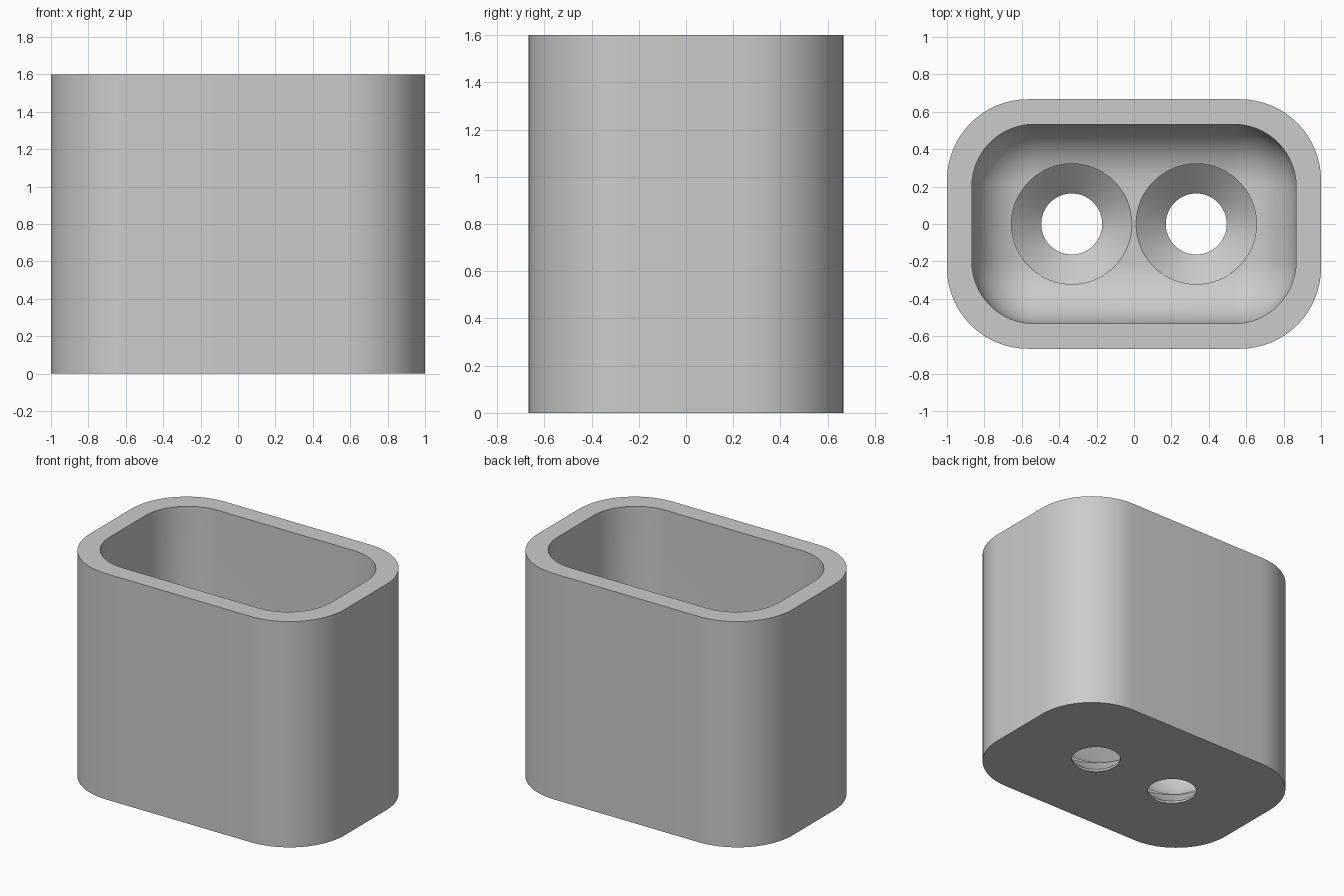
import bpy, bmesh
from math import sin, cos, pi

if "Cube" in bpy.data.objects:
    bpy.data.objects.remove(bpy.data.objects["Cube"], do_unlink=True)

grey = bpy.data.materials.new("plain grey")
colour = (0.6, 0.6, 0.6, 1)
grey.diffuse_color = colour
grey.use_nodes = True
grey.node_tree.nodes["Principled BSDF"].inputs["Base Color"].default_value = colour

CORNER_STEPS = 16
HEIGHT, FLOOR, FILLET = 1.6, 0.16, 0.32


def rounded_rect(hx, hy, r, z):
    """Loop of points around a rectangle with round corners."""
    pts = []
    for k, (sx, sy) in enumerate([(1, 1), (-1, 1), (-1, -1), (1, -1)]):
        for i in range(CORNER_STEPS + 1):
            a = (k + i / CORNER_STEPS) * pi / 2
            pts.append((sx * (hx - r) + r * cos(a), sy * (hy - r) + r * sin(a), z))
    return pts


def circle(cx, r, z, n=64):
    return [(cx + r * cos(2 * pi * i / n), r * sin(2 * pi * i / n), z) for i in range(n)]


def loft(name, loops):
    """Closed solid through a stack of equal loops, capped at both ends."""
    bm = bmesh.new()
    rings = [[bm.verts.new(p) for p in loop] for loop in loops]
    for a, b in zip(rings, rings[1:]):
        for i in range(len(a)):
            j = (i + 1) % len(a)
            bm.faces.new((a[i], a[j], b[j], b[i]))
    bm.faces.new(rings[0][::-1])
    bm.faces.new(rings[-1])
    bmesh.ops.recalc_face_normals(bm, faces=bm.faces)
    mesh = bpy.data.meshes.new(name)
    bm.to_mesh(mesh)
    bm.free()
    mesh.materials.append(grey)
    obj = bpy.data.objects.new(name, mesh)
    bpy.context.collection.objects.link(obj)
    return obj


# Cup: outer wall, rim, inner wall and filleted floor in one skin
loops = [rounded_rect(1, 0.667, 0.433, 0),
         rounded_rect(1, 0.667, 0.433, HEIGHT),
         rounded_rect(0.867, 0.533, 0.333, HEIGHT)]
for i in range(CORNER_STEPS + 1):
    a = i / CORNER_STEPS * pi / 2
    inset = FILLET * (1 - cos(a))
    loops.append(rounded_rect(0.867 - inset, 0.533 - inset, 0.333 - inset,
                              FLOOR + FILLET * (1 - sin(a))))
cup = loft("cup", loops)

# Two countersunk screw holes through the floor
bpy.context.view_layer.objects.active = cup
cup.select_set(True)
for side, x in (("left", 0.333), ("right", -0.333)):
    cutter = loft(side + "_hole_cutter", [circle(x, 0.163, -0.1), circle(x, 0.163, 0.015),
                                          circle(x, 0.322, 0.158), circle(x, 0.322, 0.6)])
    cutter.hide_render = True
    cut = cup.modifiers.new(side + "_hole", "BOOLEAN")
    cut.operation = "DIFFERENCE"
    cut.solver = "EXACT"
    cut.object = cutter
    bpy.ops.object.modifier_apply(modifier=cut.name)
    bpy.data.objects.remove(cutter, do_unlink=True)

bpy.ops.object.shade_smooth_by_angle(angle=0.5)
